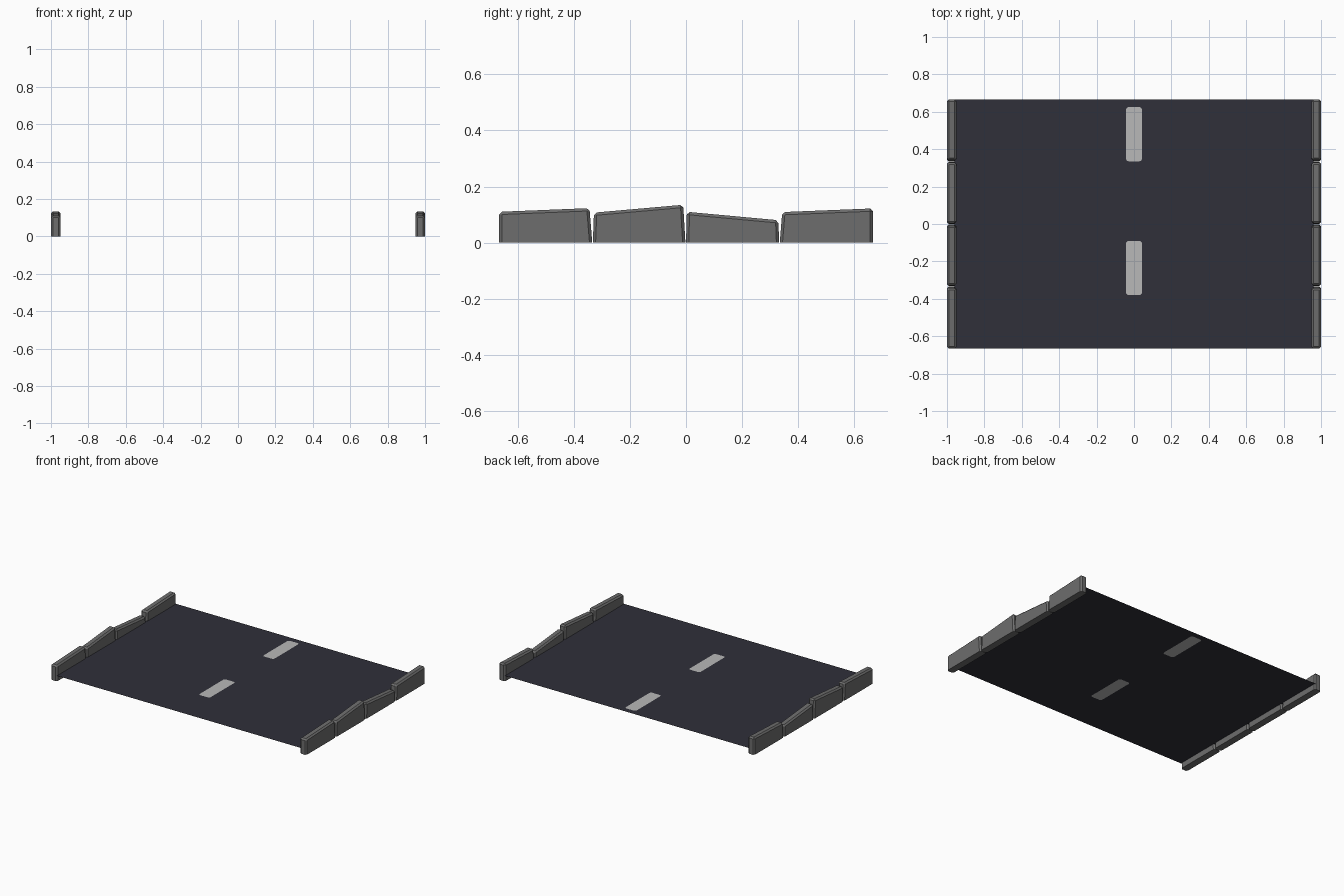
import bpy, bmesh, math

if "Cube" in bpy.data.objects:
    bpy.data.objects.remove(bpy.data.objects["Cube"])


def material(name, rgb):
    m = bpy.data.materials.new(name)
    m.diffuse_color = (*rgb, 1)
    m.use_nodes = True
    m.node_tree.nodes["Principled BSDF"].inputs["Base Color"].default_value = m.diffuse_color
    return m


asphalt = material("dark asphalt", (0.029, 0.029, 0.041))
paint = material("pale lane paint", (0.48, 0.48, 0.48))
concrete = material("grey concrete", (0.155, 0.155, 0.155))

ROAD_Z = 0.04


def finish(bm, name, mats):
    me = bpy.data.meshes.new(name)
    bm.to_mesh(me)
    bm.free()
    for m in mats:
        me.materials.append(m)
    ob = bpy.data.objects.new(name, me)
    bpy.context.collection.objects.link(ob)
    return ob


def rounded_rect(x0, x1, y0, y1, r, steps=3):
    pts = []
    corners = [(x1 - r, y1 - r), (x0 + r, y1 - r), (x0 + r, y0 + r), (x1 - r, y0 + r)]
    for i, (cx, cy) in enumerate(corners):
        for k in range(steps + 1):
            a = math.pi / 2 * (i + k / steps)
            pts.append((cx + r * math.cos(a), cy + r * math.sin(a)))
    return pts


# Road sheet with two lane dashes cut into it
bm = bmesh.new()


def ring(pts):
    vs = [bm.verts.new((x, y, ROAD_Z)) for x, y in pts]
    for i in range(len(vs)):
        bm.edges.new((vs[i - 1], vs[i]))
    return vs


ring([(0.96, 0.666), (-0.96, 0.666), (-0.96, -0.666), (0.96, -0.666)])
dashes = [ring(rounded_rect(-0.043, 0.043, y, y + 0.29, 0.015)) for y in (0.335, -0.38)]
bmesh.ops.triangle_fill(bm, edges=bm.edges[:], use_beauty=True, normal=(0, 0, 1))
for vs in dashes:
    bm.faces.new(vs).material_index = 1
for f in bm.faces:
    f.normal_update()
    if f.normal.z < 0:
        f.normal_flip()
finish(bm, "road", [asphalt, paint])

# Barrier slabs: bottom y range, top y range, top heights at each end
slabs = [
    (-0.666, -0.334, -0.666, -0.344, 0.110, 0.123),
    (-0.332, -0.002, -0.328, -0.010, 0.107, 0.135),
    (0.000, 0.332, 0.003, 0.329, 0.110, 0.080),
    (0.334, 0.666, 0.343, 0.666, 0.109, 0.122),
]


def slab(name, x0, x1, b0, b1, t0, t1, h0, h1):
    bm = bmesh.new()
    profile = [(b0, 0), (b1, 0), (t1, h1), (t0, h0)]
    base = bm.faces.new([bm.verts.new((x0, y, z)) for y, z in profile])
    ext = bmesh.ops.extrude_face_region(bm, geom=[base])["geom"]
    for v in ext:
        if isinstance(v, bmesh.types.BMVert):
            v.co.x = x1
    bmesh.ops.recalc_face_normals(bm, faces=bm.faces[:])
    # chamfer everything except the edges on the ground
    edges = [e for e in bm.edges if max(v.co.z for v in e.verts) > 0.01]
    bmesh.ops.bevel(bm, geom=edges, offset=0.01, segments=1, profile=0.5, affect='EDGES')
    finish(bm, name, [concrete])


for side, label in ((-1, "left"), (1, "right")):
    xs = sorted((side * 0.95, side * 1.0))
    for i, s in enumerate(slabs):
        slab(f"{label}_barrier_{i + 1}", *xs, *s)
